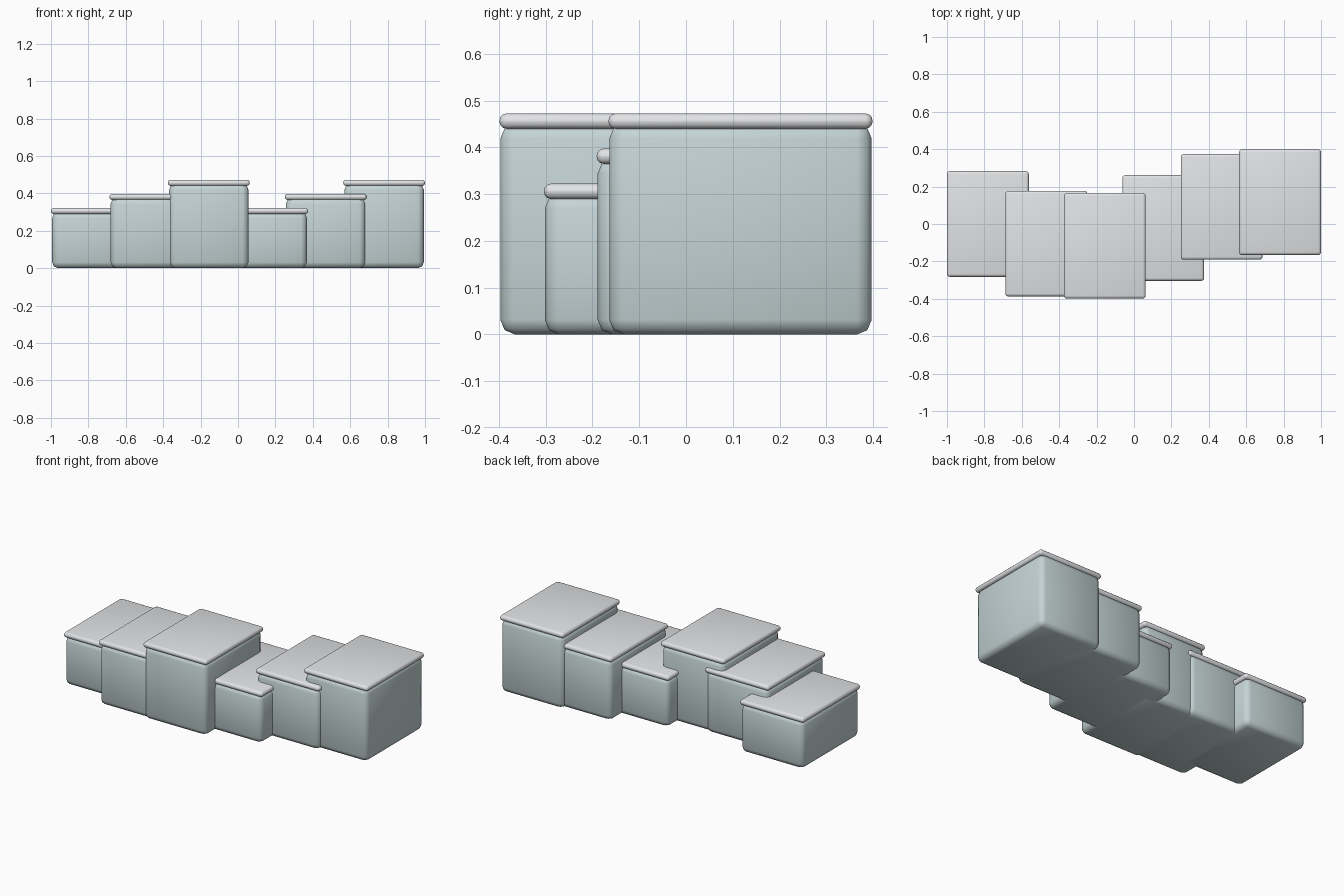
import bpy

if "Cube" in bpy.data.objects:
    bpy.data.objects.remove(bpy.data.objects["Cube"])

body_mat = bpy.data.materials.new("pale_blue_grey")
body_mat.diffuse_color = (0.56, 0.66, 0.67, 1)
body_mat.use_nodes = True
body_mat.node_tree.nodes["Principled BSDF"].inputs["Base Color"].default_value = body_mat.diffuse_color
lid_mat = bpy.data.materials.new("light_grey")
lid_mat.diffuse_color = (0.76, 0.77, 0.79, 1)
lid_mat.use_nodes = True
lid_mat.node_tree.nodes["Principled BSDF"].inputs["Base Color"].default_value = lid_mat.diffuse_color


def rounded_box(name, centre, size, radius, segments, mat):
    bpy.ops.mesh.primitive_cube_add(size=1, location=centre)
    ob = bpy.context.object
    ob.name = name
    ob.scale = size
    bpy.ops.object.transform_apply(location=False, rotation=False, scale=True)
    bevel = ob.modifiers.new("rounded_edges", 'BEVEL')
    bevel.width = radius
    bevel.segments = segments
    bevel.limit_method = 'NONE'
    bpy.ops.object.modifier_apply(modifier=bevel.name)
    bpy.ops.object.shade_smooth_by_angle(angle=0.87)
    ob.data.materials.append(mat)


# Row of staggered boxes: y centre and body height, left to right
boxes = [(0.0, 0.30), (-0.105, 0.375), (-0.1165, 0.45),
         (-0.0215, 0.30), (0.0915, 0.375), (0.1165, 0.45)]

for i, (y, h) in enumerate(boxes):
    x = -0.78125 + 0.3125 * i
    # Box body
    rounded_box(f"box_body_{i + 1}", (x, y, h / 2), (0.424, 0.561, h), 0.031, 2, body_mat)
    # Thin lid with fully rounded rim
    rounded_box(f"box_lid_{i + 1}", (x, y, h + 0.006), (0.4375, 0.565, 0.033), 0.0155, 3, lid_mat)
